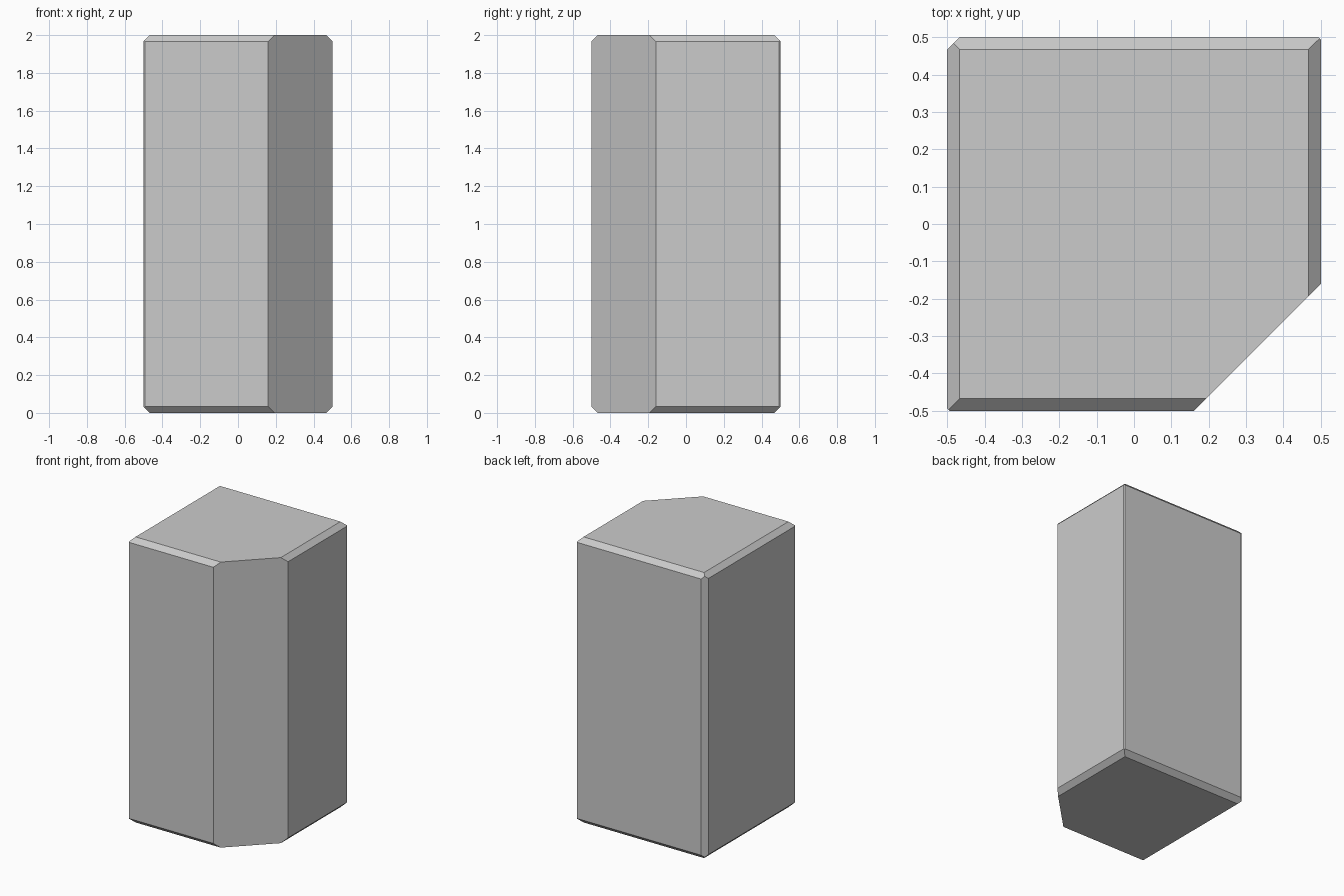
import bpy, bmesh
from mathutils import Vector

if "Cube" in bpy.data.objects:
    bpy.data.objects.remove(bpy.data.objects["Cube"])

bm = bmesh.new()
# square block, 1 x 1 x 2, standing on the ground
bmesh.ops.create_cube(bm, size=1)
for v in bm.verts:
    v.co.z = (v.co.z + 0.5) * 2


def cut(normal, point):
    """Slice off everything beyond a plane and cap the opening."""
    res = bmesh.ops.bisect_plane(
        bm, geom=bm.verts[:] + bm.edges[:] + bm.faces[:], dist=1e-6,
        plane_co=Vector(point), plane_no=Vector(normal).normalized(),
        clear_outer=True)
    edges = [e for e in res["geom_cut"] if isinstance(e, bmesh.types.BMEdge)]
    bmesh.ops.contextual_create(bm, geom=edges)


C = 0.033   # main chamfer
S = 0.007   # fine chamfer

# chamfers round the top and bottom rims
for z, up in ((2, 1), (0, -1)):
    for x, y in ((1, 0), (-1, 0), (0, 1), (0, -1)):
        cut((x, y, up), (x * (0.5 - C), y * (0.5 - C), z))

# upright corners: broad front-right cut, small back-left, fine on the others
for x, y, size in ((1, -1, 0.34), (-1, 1, C), (-1, -1, S), (1, 1, S)):
    cut((x, y, 0), (x * (0.5 - size), y * 0.5, 1))

bmesh.ops.recalc_face_normals(bm, faces=bm.faces[:])
mesh = bpy.data.meshes.new("chamfered_block")
bm.to_mesh(mesh)
bm.free()
block = bpy.data.objects.new("chamfered_block", mesh)
bpy.context.collection.objects.link(block)
